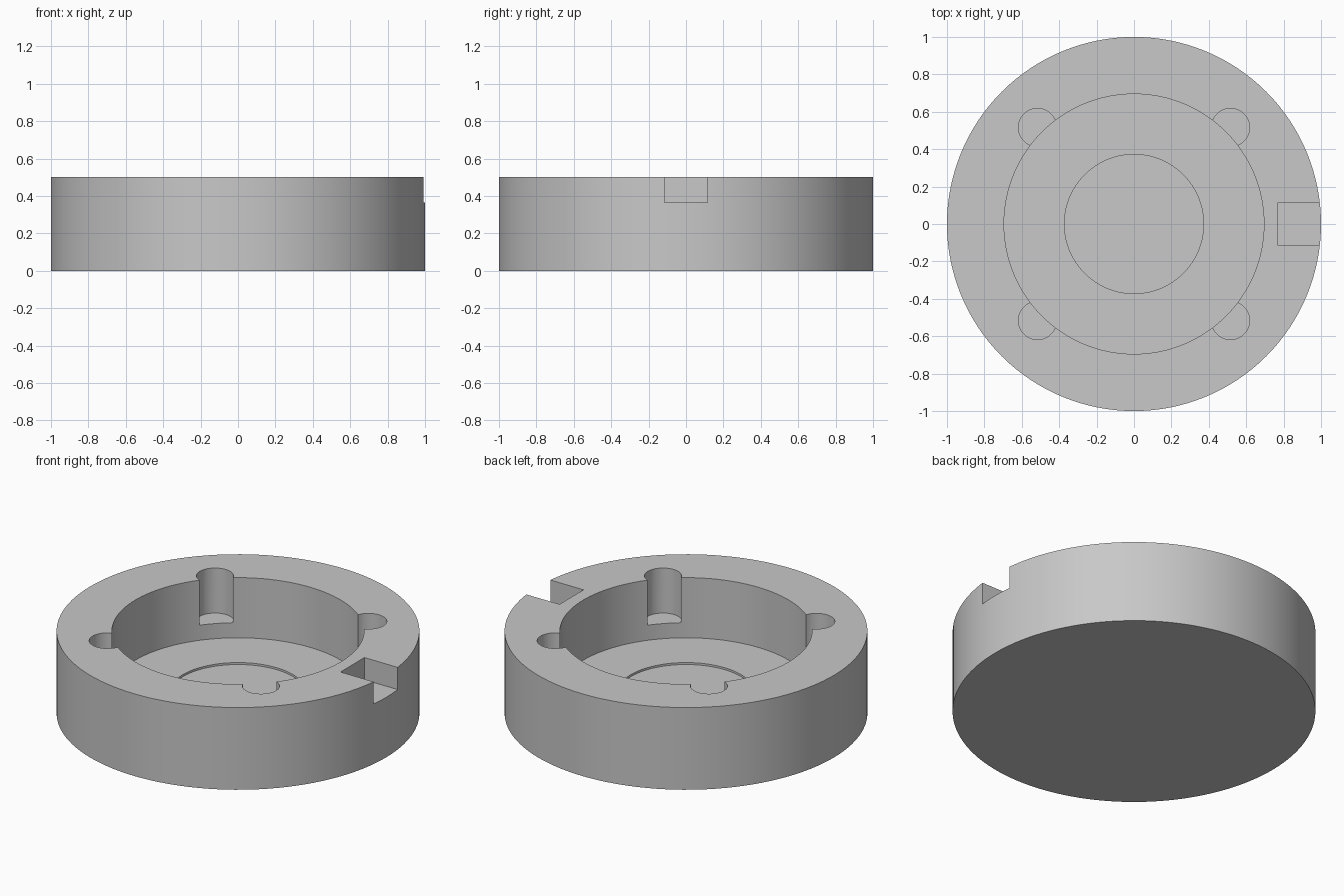
import bpy, bmesh, math
from mathutils import Matrix, Vector

cube = bpy.data.objects.get("Cube")
if cube:
    bpy.data.objects.remove(cube, do_unlink=True)

HEIGHT = 0.5
BORE = 0.695
FLOOR = 0.134

grey = bpy.data.materials.new("plain grey")
grey.use_nodes = True
colour = (0.58, 0.58, 0.58, 1)
grey.diffuse_color = colour
grey.node_tree.nodes["Principled BSDF"].inputs["Base Color"].default_value = colour


def make_object(name, bm):
    bmesh.ops.recalc_face_normals(bm, faces=bm.faces[:])
    mesh = bpy.data.meshes.new(name)
    bm.to_mesh(mesh)
    bm.free()
    mesh.materials.append(grey)
    obj = bpy.data.objects.new(name, mesh)
    bpy.context.collection.objects.link(obj)
    return obj


def lathe(name, profile, steps):
    bm = bmesh.new()
    verts = [bm.verts.new((r, 0, z)) for r, z in profile]
    edges = [bm.edges.new(pair) for pair in zip(verts, verts[1:])]
    bmesh.ops.spin(bm, geom=verts + edges, cent=(0, 0, 0), axis=(0, 0, 1),
                   angle=math.tau, steps=steps)
    bmesh.ops.remove_doubles(bm, verts=bm.verts[:], dist=0.0001)
    return make_object(name, bm)


def cut(target, cutter):
    cutter.hide_render = True
    mod = target.modifiers.new("cut", 'BOOLEAN')
    mod.operation = 'DIFFERENCE'
    mod.solver = 'EXACT'
    mod.object = cutter
    bpy.context.view_layer.objects.active = target
    bpy.ops.object.modifier_apply(modifier=mod.name)
    bpy.data.objects.remove(cutter, do_unlink=True)


# Round cup with a stepped floor
body = lathe("round_housing", [
    (0, 0), (1, 0), (1, HEIGHT), (BORE, HEIGHT), (BORE, FLOOR),
    (0.372, FLOOR), (0.372, FLOOR - 0.012), (0, FLOOR - 0.012)], 128)

# Four round pockets opening into the bore
for sx in (-1, 1):
    for sy in (-1, 1):
        bm = bmesh.new()
        bmesh.ops.create_cone(bm, cap_ends=True, segments=48, radius1=0.102,
                              radius2=0.102, depth=0.4,
                              matrix=Matrix.Translation((sx * 0.516, sy * 0.516, 0.426)))
        cut(body, make_object("pocket_cutter", bm))

# Square notch through the left side of the rim
bm = bmesh.new()
bmesh.ops.create_cube(bm, size=1)
bmesh.ops.scale(bm, vec=(0.4, 0.23, 0.4), verts=bm.verts[:])
bmesh.ops.translate(bm, vec=Vector((0.97, 0, 0.565)), verts=bm.verts[:])
cut(body, make_object("notch_cutter", bm))

# Smooth walls with crisp edges
bpy.ops.object.select_all(action='DESELECT')
body.select_set(True)
bpy.context.view_layer.objects.active = body
bpy.ops.object.shade_smooth_by_angle(angle=math.radians(30))
